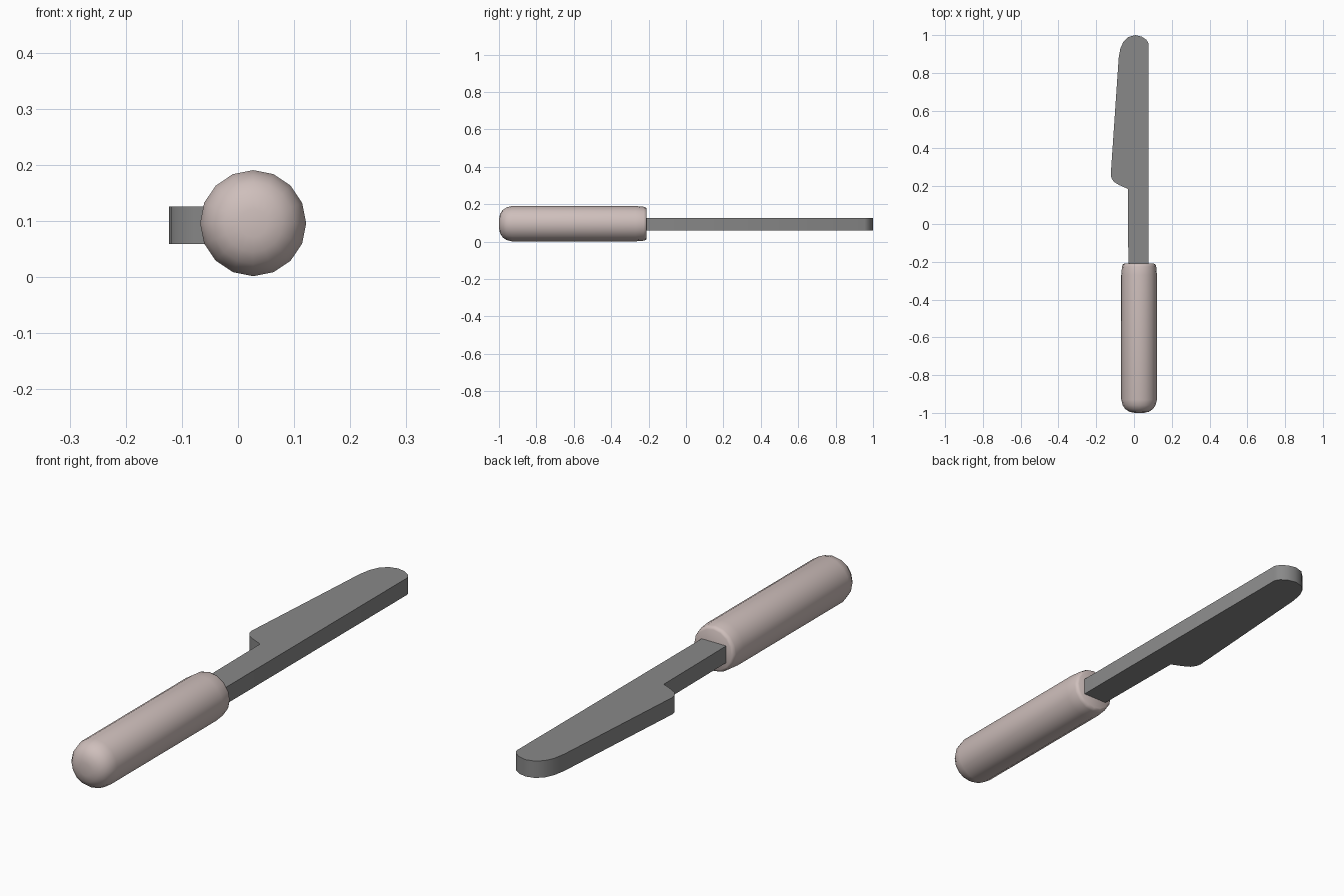
import bpy, bmesh, math

if "Cube" in bpy.data.objects:
    bpy.data.objects.remove(bpy.data.objects["Cube"])


def material(name, rgb):
    m = bpy.data.materials.new(name)
    m.diffuse_color = (*rgb, 1)
    m.use_nodes = True
    m.node_tree.nodes["Principled BSDF"].inputs["Base Color"].default_value = m.diffuse_color
    return m


def finish(bm, name, mat, angle):
    bmesh.ops.recalc_face_normals(bm, faces=bm.faces)
    me = bpy.data.meshes.new(name)
    bm.to_mesh(me)
    bm.free()
    ob = bpy.data.objects.new(name, me)
    bpy.context.collection.objects.link(ob)
    me.materials.append(mat)
    bpy.ops.object.select_all(action='DESELECT')
    ob.select_set(True)
    bpy.context.view_layer.objects.active = ob
    bpy.ops.object.shade_smooth_by_angle(angle=math.radians(angle))
    return ob


steel = material("grey steel", (0.25, 0.25, 0.25))
pale = material("pale pink grey", (0.62, 0.52, 0.50))

# Handle: 16-sided rod turned about y, with a domed butt and softened front rim
SIDES, CX, CZ = 16, 0.027, 0.096
profile = [(-1.0, 0.025), (-0.994, 0.052), (-0.98, 0.073), (-0.96, 0.087), (-0.93, 0.0945),
           (-0.27, 0.0945), (-0.225, 0.0905), (-0.215, 0.087), (-0.21, 0.079)]
bm = bmesh.new()
rings = []
for y, r in profile:
    rings.append([bm.verts.new((CX + r * math.cos(math.tau * i / SIDES), y,
                                CZ + r * math.sin(math.tau * i / SIDES))) for i in range(SIDES)])
for a, b in zip(rings, rings[1:]):
    for i in range(SIDES):
        j = (i + 1) % SIDES
        bm.faces.new((a[i], a[j], b[j], b[i]))
bm.faces.new(rings[0])
bm.faces.new(rings[-1])
finish(bm, "handle", pale, 50)

# Blade: flat outline with a tang, extruded upward
outline = [(0.078, -0.3), (0.078, 0.955), (0.066, 0.975), (0.04, 0.992), (0.007, 1.0),
           (-0.03, 0.99), (-0.056, 0.965), (-0.072, 0.93), (-0.081, 0.88),
           (-0.123, 0.262), (-0.119, 0.242), (-0.105, 0.222), (-0.08, 0.207), (-0.033, 0.186),
           (-0.029, -0.3)]
bm = bmesh.new()
face = bm.faces.new([bm.verts.new((x, y, 0.059)) for x, y in outline])
ext = bmesh.ops.extrude_face_region(bm, geom=[face])
top = [v for v in ext["geom"] if isinstance(v, bmesh.types.BMVert)]
bmesh.ops.translate(bm, verts=top, vec=(0, 0, 0.067))
finish(bm, "blade", steel, 40)
